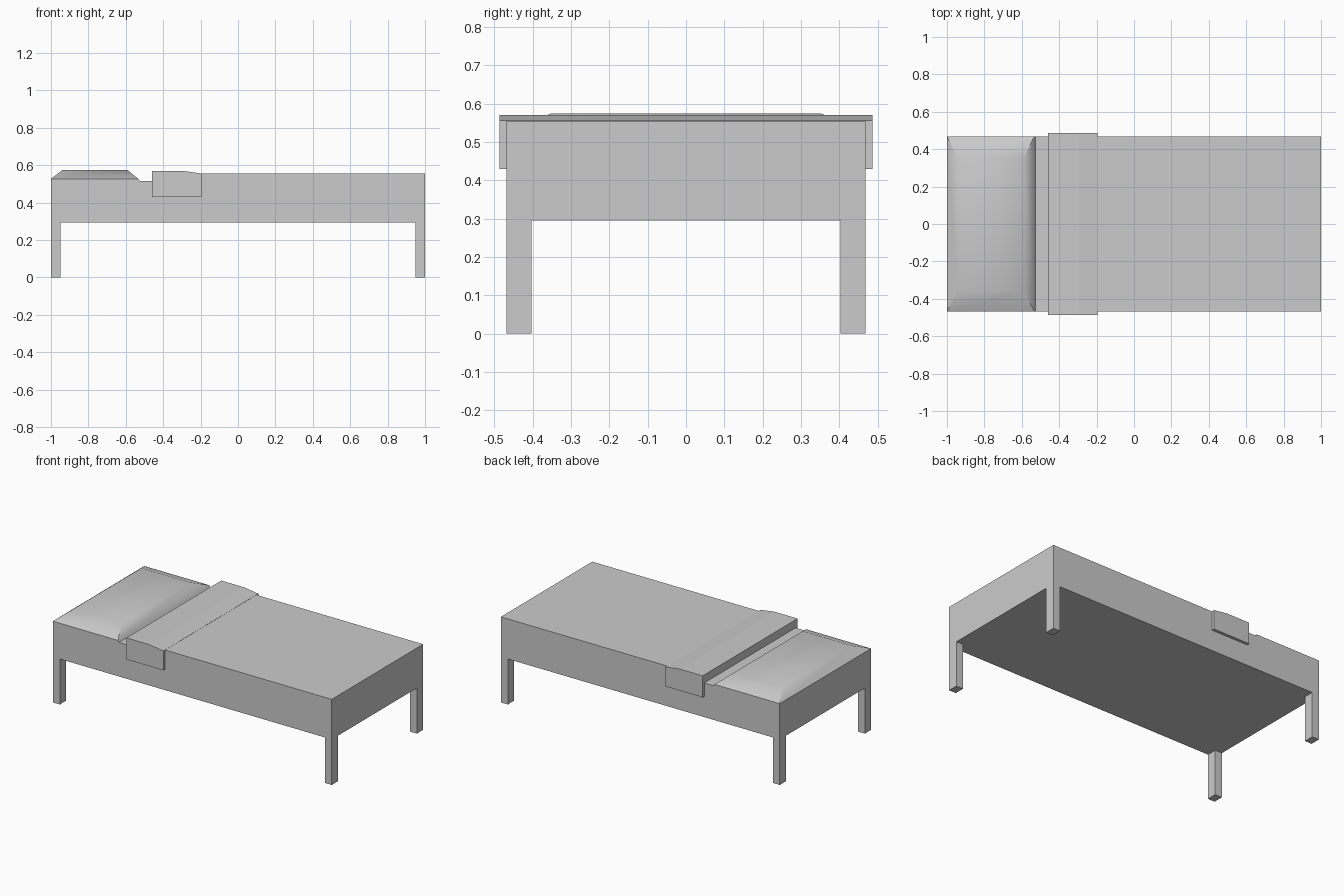
import bpy, bmesh
from mathutils import Matrix, Vector

if "Cube" in bpy.data.objects:
    bpy.data.objects.remove(bpy.data.objects["Cube"])

W = 0.468  # half width of the bed


def loft(name, rings):
    """Skin a series of closed rings and cap both ends."""
    bm = bmesh.new()
    loops = [[bm.verts.new(p) for p in ring] for ring in rings]
    for a, b in zip(loops, loops[1:]):
        for i in range(len(a)):
            j = (i + 1) % len(a)
            bm.faces.new((a[i], a[j], b[j], b[i]))
    bm.faces.new(loops[0])
    bm.faces.new(loops[-1])
    bmesh.ops.recalc_face_normals(bm, faces=bm.faces)
    mesh = bpy.data.meshes.new(name)
    bm.to_mesh(mesh)
    bm.free()
    ob = bpy.data.objects.new(name, mesh)
    bpy.context.collection.objects.link(ob)
    return ob


def rect(x0, x1, hy, z):
    return [(x0, -hy, z), (x1, -hy, z), (x1, hy, z), (x0, hy, z)]


# Bed body: stepped side profile, lower under the pillow
profile = [(-1, 0.295), (1, 0.295), (1, 0.555), (-0.458, 0.555),
           (-0.458, 0.516), (-1, 0.516)]
loft("bed_body", [[(x, y, z) for x, z in profile] for y in (-W, W)])

# Pillow: short skirt, then sloping sides up to a flat top
pillow = loft("pillow", [rect(-1, -0.525, W, 0.514),
                         rect(-1, -0.533, W, 0.527),
                         rect(-0.94, -0.59, 0.352, 0.574)])
bpy.context.view_layer.objects.active = pillow
pillow.select_set(True)
bpy.ops.object.shade_smooth_by_angle(angle=0.7)
pillow.select_set(False)

# Folded blanket edge: U-shaped section draped over both sides
def fold_section(x, top):
    o, i = 0.486, 0.467
    return [(x, y, z) for y, z in [(-o, 0.43), (-o, top), (o, top), (o, 0.43),
                                   (i, 0.43), (i, 0.55), (-i, 0.55), (-i, 0.43)]]

loft("blanket_fold", [fold_section(-0.46, 0.57), fold_section(-0.295, 0.57),
                      fold_section(-0.195, 0.556)])

# Four corner legs
LX, LY, LZ = 0.05, 0.065, 0.295
for end, sx in (("head", -1), ("foot", 1)):
    for side, sy in (("front", -1), ("back", 1)):
        bm = bmesh.new()
        centre = Vector((sx * (1 - LX / 2), sy * (W - LY / 2), LZ / 2))
        bmesh.ops.create_cube(bm, size=1, matrix=Matrix.Translation(centre)
                              @ Matrix.Diagonal((LX, LY, LZ, 1)))
        mesh = bpy.data.meshes.new(f"{end}_{side}_leg")
        bm.to_mesh(mesh)
        bm.free()
        bpy.context.collection.objects.link(bpy.data.objects.new(mesh.name, mesh))
